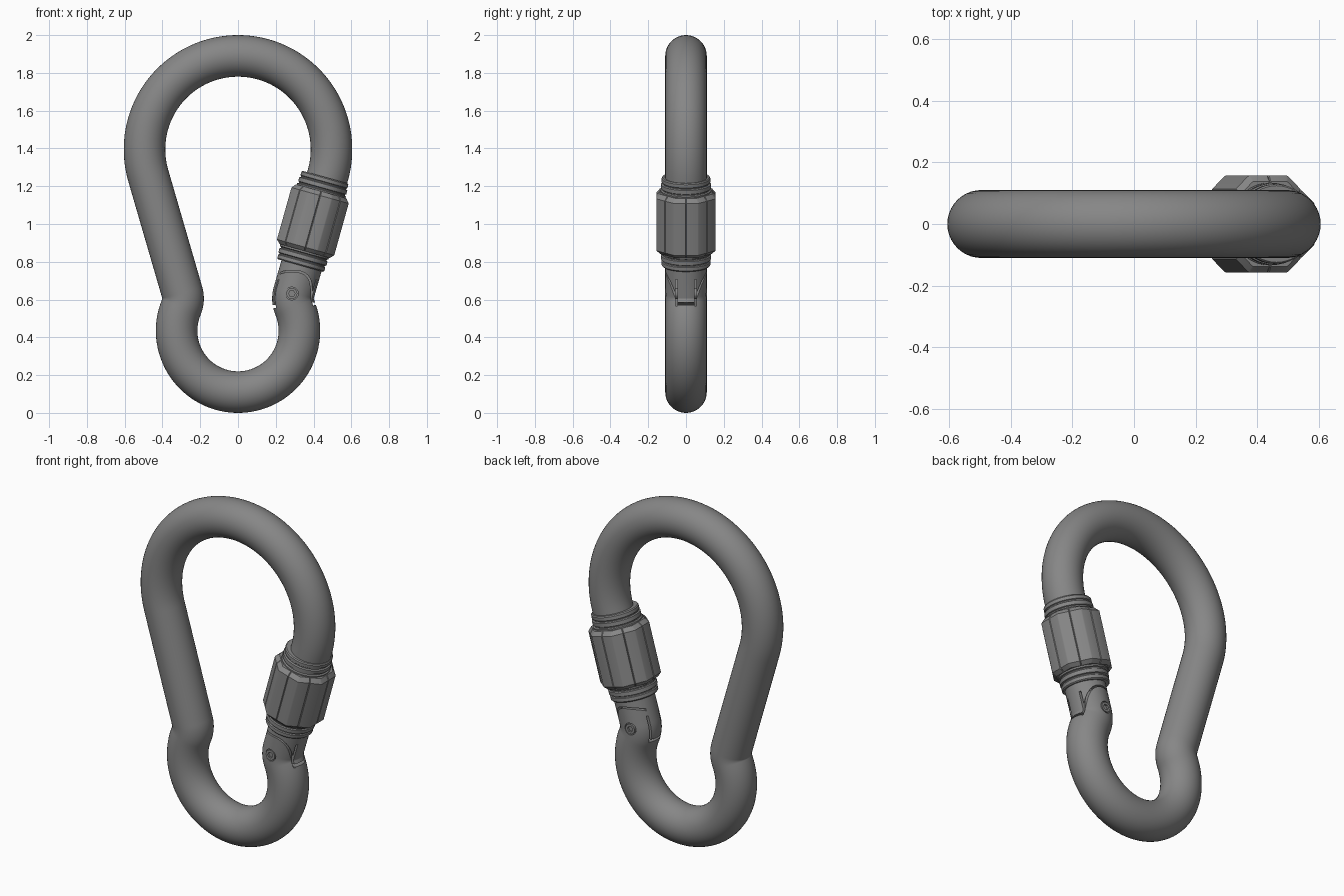
import bpy, bmesh
from math import sin, cos, radians, pi, sqrt, atan2, copysign
from mathutils import Matrix, Vector

if "Cube" in bpy.data.objects:
    bpy.data.objects.remove(bpy.data.objects["Cube"])

TUBE = 0.11
TILT = radians(16.2)
TOP_Z, TOP_R = 1.395, 0.495      # upper bend
LOW_Z, LOW_R = 0.435, 0.325      # lower bend
NECK_R = 0.115                   # inward bend between them
PIN = Vector((0.285, 0, 0.632))

# Dark grey metal
METAL = bpy.data.materials.new("dark_metal")
METAL.diffuse_color = (0.24, 0.24, 0.24, 1)
METAL.use_nodes = True
METAL.node_tree.nodes["Principled BSDF"].inputs["Base Color"].default_value = METAL.diffuse_color


def finish(name, bm, angle=30):
    bmesh.ops.recalc_face_normals(bm, faces=bm.faces)
    me = bpy.data.meshes.new(name)
    bm.to_mesh(me)
    bm.free()
    me.materials.append(METAL)
    ob = bpy.data.objects.new(name, me)
    bpy.context.collection.objects.link(ob)
    if angle:
        smooth(ob, angle)
    return ob


def smooth(ob, angle):
    bpy.ops.object.select_all(action='DESELECT')
    bpy.context.view_layer.objects.active = ob
    ob.select_set(True)
    bpy.ops.object.shade_smooth_by_angle(angle=radians(angle))


def skin(bm, rings, closed=False):
    rows = [[bm.verts.new(p) for p in r] for r in rings]
    n = len(rows[0])
    for i in range(len(rows) if closed else len(rows) - 1):
        a, b = rows[i], rows[(i + 1) % len(rows)]
        for j in range(n):
            k = (j + 1) % n
            bm.faces.new((a[j], a[k], b[k], b[j]))
    return rows


def prism(name, outline, y0, y1):
    """Extrude an x/z outline along y."""
    bm = bmesh.new()
    rows = skin(bm, [[(x, y, z) for x, z in outline] for y in (y0, y1)])
    bm.faces.new(rows[0])
    bm.faces.new(rows[1])
    return finish(name, bm, 0)


def disc(r, n):
    return [(PIN.x + r * cos(2 * pi * i / n), PIN.z + r * sin(2 * pi * i / n)) for i in range(n)]


def rect(x0, x1, z0, z1):
    return [(x0, z0), (x1, z0), (x1, z1), (x0, z1)]


def cut(ob, cutter):
    m = ob.modifiers.new("cut", 'BOOLEAN')
    m.object, m.operation, m.solver = cutter, 'DIFFERENCE', 'EXACT'
    with bpy.context.temp_override(object=ob, active_object=ob, selected_objects=[ob]):
        bpy.ops.object.modifier_apply(modifier=m.name)
    bpy.data.objects.remove(cutter)


def arc(cx, cz, r, a0, a1, n):
    return [(cx + r * cos(a0 + (a1 - a0) * i / n), cz + r * sin(a0 + (a1 - a0) * i / n))
            for i in range(n + 1)]


# Centre line of the right half, from the crown down to the lowest point
d = Vector((-sin(TILT), -cos(TILT)))
n_out = Vector((cos(TILT), -sin(TILT)))
start = Vector((0, TOP_Z)) + n_out * TOP_R
rel = start + n_out * NECK_R - Vector((0, LOW_Z))
b = rel.dot(d)
s = -b - sqrt(b * b - rel.length_squared + (LOW_R + NECK_R) ** 2)
neck = start + d * s + n_out * NECK_R
low_a = atan2(neck.y - LOW_Z, neck.x)
half = arc(0, TOP_Z, TOP_R, pi / 2, -TILT, 36)
half += [tuple(start + d * s * i / 8) for i in range(1, 8)]
half += arc(neck.x, neck.y, NECK_R, pi - TILT, pi + low_a, 10)
half += arc(0, LOW_Z, LOW_R, low_a, -pi / 2, 32)[1:]
path = half + [(-x, z) for x, z in half[-2:0:-1]]

# Round bar swept round the whole loop
rings = []
for i, (x, z) in enumerate(path):
    p, q = Vector(path[i - 1]), Vector(path[(i + 1) % len(path)])
    t = (q - p).normalized()
    nx, nz = -t.y, t.x
    rings.append([(x + nx * TUBE * cos(a), TUBE * sin(a), z + nz * TUBE * cos(a))
                  for a in (2 * pi * j / 40 for j in range(40))])
bm = bmesh.new()
skin(bm, rings, True)
body = finish("hook_body_and_gate", bm)


# Hinge joint: thin gaps separating the two cheeks from the gate tongue
def arch(w, h, n=20):
    pts = []
    for i in range(n + 1):
        c, sn = cos(pi * i / n), sin(pi * i / n)
        pts.append((PIN.x + copysign(abs(c) ** 0.7, c) * w, PIN.z + abs(sn) ** 0.7 * h))
    return [(PIN.x + w, PIN.z - 0.03)] + pts + [(PIN.x - w, PIN.z - 0.03)]


for side in (-1, 1):
    cut(body, prism("arch_cutter", arch(0.109, 0.122) + arch(0.1, 0.113)[::-1],
                    side * 0.05, side * 0.15))
    cut(body, prism("cheek_cutter", rect(0.13, 0.45, 0.566, 0.705), side * 0.046, side * 0.056))
    cut(body, prism("pin_cutter", disc(0.034, 24), side * 0.095, side * 0.15))
cut(body, prism("tongue_cutter", [(0.13, 0.552), (0.45, 0.573), (0.45, 0.588), (0.13, 0.567)],
                -0.0555, 0.0555))
smooth(body, 30)

# Hinge pin with hex sockets
pin = prism("hinge_pin", disc(0.029, 24), -0.11, 0.11)
for side in (-1, 1):
    cut(pin, prism("socket_cutter", disc(0.017, 6), side * 0.098, side * 0.15))

# Locking sleeve, lathed about the gate axis
place = Matrix.Translation((0.331, 0, 0.78)) @ Matrix.Rotation(radians(15.6), 4, 'Y')


def lathe(name, profile, section):
    bm = bmesh.new()
    skin(bm, [[place @ Vector((r * k * cos(a), r * k * sin(a), t)) for a, k in section]
              for r, t in profile], True)
    return finish(name, bm, 25)


circle = [(2 * pi * i / 48, 1) for i in range(48)]
ribs = [(0.100, 0), (0.124, 0), (0.129, 0.006), (0.129, 0.024), (0.124, 0.028), (0.124, 0.033),
        (0.132, 0.037), (0.132, 0.058), (0.126, 0.062), (0.126, 0.067), (0.134, 0.071),
        (0.134, 0.1), (0.100, 0.1)]
lathe("sleeve_lower_ribs", ribs, circle)
lathe("sleeve_upper_ribs", [(r, 0.486 - t) for r, t in ribs], circle)

# Eight-sided grip with a fine groove down the middle of each flat
octagon = []
for i in range(8):
    a = i * pi / 4
    g = radians(1.2)
    octagon += [(a - g, 1), (a, 0.975), (a + g, 1),
                (a + pi / 8 - g, 1.075), (a + pi / 8 + g, 1.075)]
lathe("sleeve_grip", [(0.105, 0.08), (0.138, 0.08), (0.157, 0.1), (0.157, 0.385),
                      (0.138, 0.408), (0.105, 0.408)], octagon)
